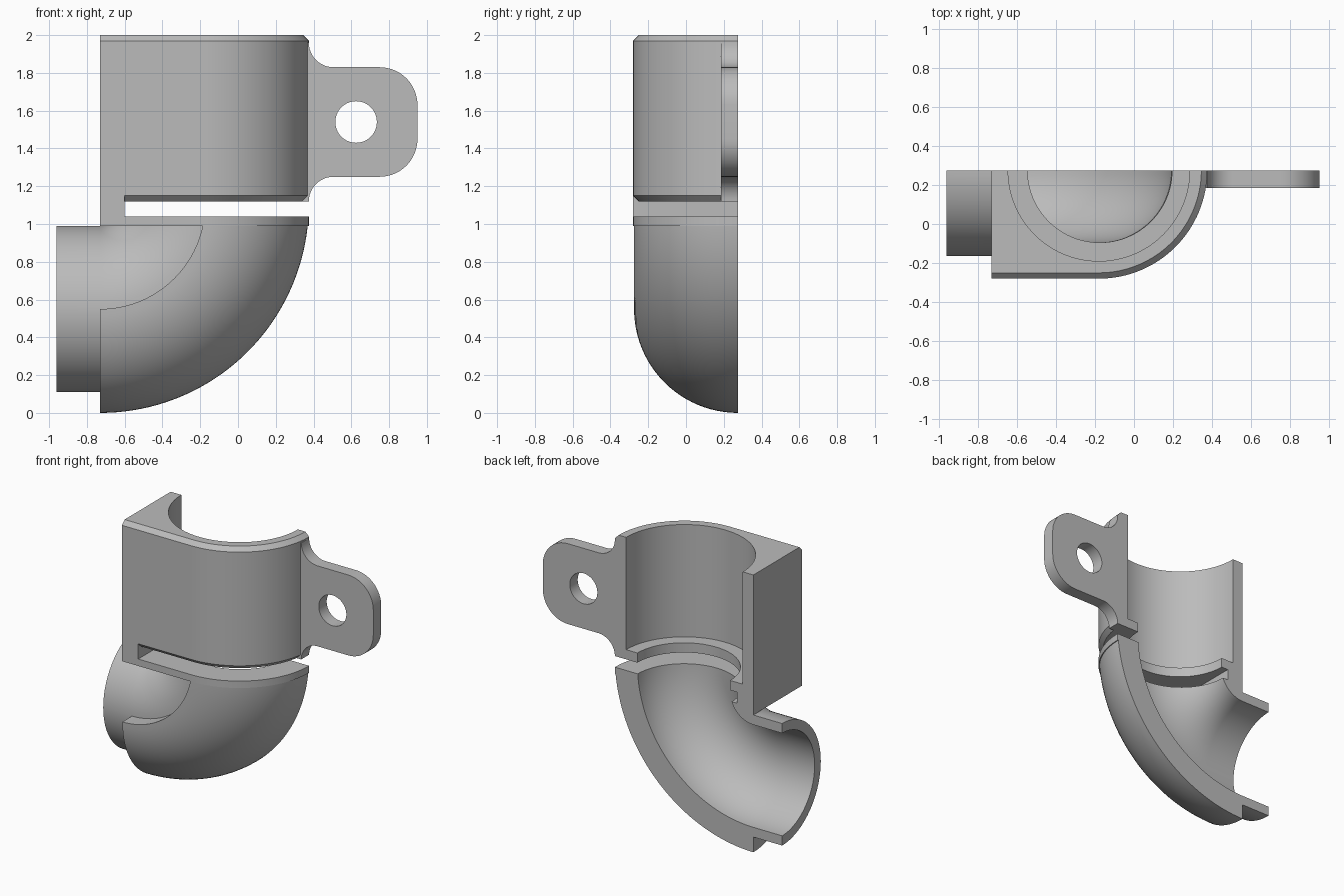
import bpy, bmesh
from math import sin, cos, pi, radians

cube = bpy.data.objects.get("Cube")
if cube:
    bpy.data.objects.remove(cube)

CUT = 0.275                  # plane on which the fitting is halved
AXIS_X = -0.18               # axis of the upright socket
WALL = 0.555                 # outer radius of the socket block
BEND = 0.555                 # bend radius of the elbow
PIVOT_X, PIVOT_Z = -0.73, 1.105
BACK = 0.5                   # parts overshoot the cut plane, then get trimmed

grey = bpy.data.materials.new("plain grey")
grey.use_nodes = True
grey.diffuse_color = (0.5, 0.5, 0.5, 1)
grey.node_tree.nodes["Principled BSDF"].inputs["Base Color"].default_value = (0.5, 0.5, 0.5, 1)


def loft(name, rings):
    """Solid through a list of rings with equal point counts."""
    bm = bmesh.new()
    loops = [[bm.verts.new(p) for p in ring] for ring in rings]
    n = len(loops[0])
    for a, b in zip(loops, loops[1:]):
        for i in range(n):
            j = (i + 1) % n
            bm.faces.new((a[i], a[j], b[j], b[i]))
    bm.faces.new(loops[0])
    bm.faces.new(loops[-1])
    bmesh.ops.recalc_face_normals(bm, faces=bm.faces)
    mesh = bpy.data.meshes.new(name)
    bm.to_mesh(mesh)
    bm.free()
    mesh.materials.append(grey)
    obj = bpy.data.objects.new(name, mesh)
    bpy.context.collection.objects.link(obj)
    return obj


def arc(cx, cy, r, start, end, steps):
    return [(cx + r * cos(radians(start + (end - start) * i / steps)),
             cy + r * sin(radians(start + (end - start) * i / steps)))
            for i in range(steps + 1)]


def circle(cx, cy, r, steps=96):
    return arc(cx, cy, r, 0, 360, steps)[:-1]


def upright(name, profile, z0, z1):
    return loft(name, [[(x, y, z) for x, y in profile] for z in (z0, z1)])


def across(name, profile, y0, y1):
    return loft(name, [[(x, y, z) for x, z in profile] for y in (y0, y1)])


def box(x0, x1, a0, a1):
    return [(x0, a0), (x1, a0), (x1, a1), (x0, a1)]


def block_profile(inset):
    """Square on one side, round on the other."""
    r = WALL - inset
    return ([(PIVOT_X, BACK), (PIVOT_X, CUT - r)]
            + arc(AXIS_X, CUT, r, -90, 0, 32) + [(AXIS_X + r, BACK)])


def sweep(name, section, inlet=None, outlet=None):
    """Sweep a section through the quarter bend, with optional straight ends."""
    steps = 40
    stations = [(cos(a), sin(a), PIVOT_X, PIVOT_Z)
                for a in (-pi / 2 + pi / 2 * i / steps for i in range(steps + 1))]
    if inlet is not None:
        stations.insert(0, (0, -1, inlet, PIVOT_Z))
    if outlet is not None:
        stations.append((1, 0, PIVOT_X, outlet))
    return loft(name, [[(px + u * dx, CUT + v, pz + u * dz) for u, v in section]
                       for dx, dz, px, pz in stations])


def combine(target, other, operation):
    mod = target.modifiers.new(operation, 'BOOLEAN')
    mod.operation = operation
    mod.solver = 'EXACT'
    mod.object = other
    bpy.context.view_layer.objects.active = target
    bpy.ops.object.modifier_apply(modifier=mod.name)
    bpy.data.objects.remove(other)


# Socket block with chamfered rims
fitting = loft("pipe_elbow_fitting",
               [[(x, y, z) for x, y in block_profile(inset)]
                for z, inset in ((1.12, 0.03), (1.15, 0), (1.97, 0), (2, 0.03))])

# Mounting tab with filleted root and rounded corners
tab_profile = ([(0.2, 1.12)] + arc(0.505, 1.12, 0.13, 180, 90, 12)
               + arc(0.75, 1.45, 0.2, -90, 0, 16) + arc(0.75, 1.63, 0.2, 0, 90, 16)
               + arc(0.505, 1.96, 0.13, 270, 180, 12) + [(0.2, 1.96)])
tab = across("mounting_tab", tab_profile, 0.185, BACK)

solids = [
    tab,
    upright("neck", box(PIVOT_X, -0.6, CUT - WALL, BACK), 0.99, 1.2),
    upright("elbow_rim", block_profile(0), 0.99, 1.04),
    sweep("elbow_shell", arc(BEND, 0, 0.55, -90, 90, 48)),
    sweep("inlet_pipe", circle(BEND, 0, 0.44), inlet=-0.96),
]
for part in solids:
    combine(fitting, part, 'UNION')

# Slot, bores, screw hole and the halving cut
cutters = [
    across("slot", box(-0.6, 0.7, 1.04, 1.12), -1, 1),
    sweep("bore", circle(BEND, 0, 0.37), inlet=-1.2, outlet=1.4),
    upright("socket", circle(AXIS_X, CUT, 0.465), 1.19, 2.3),
    across("screw_hole", circle(0.625, 1.54, 0.11, 48), -1, 1),
    upright("back_half", box(-2, 2, CUT, 2), -1, 3),
]
for part in cutters:
    combine(fitting, part, 'DIFFERENCE')

bpy.ops.object.select_all(action='DESELECT')
fitting.select_set(True)
bpy.context.view_layer.objects.active = fitting
bpy.ops.object.shade_smooth_by_angle(angle=radians(30))
